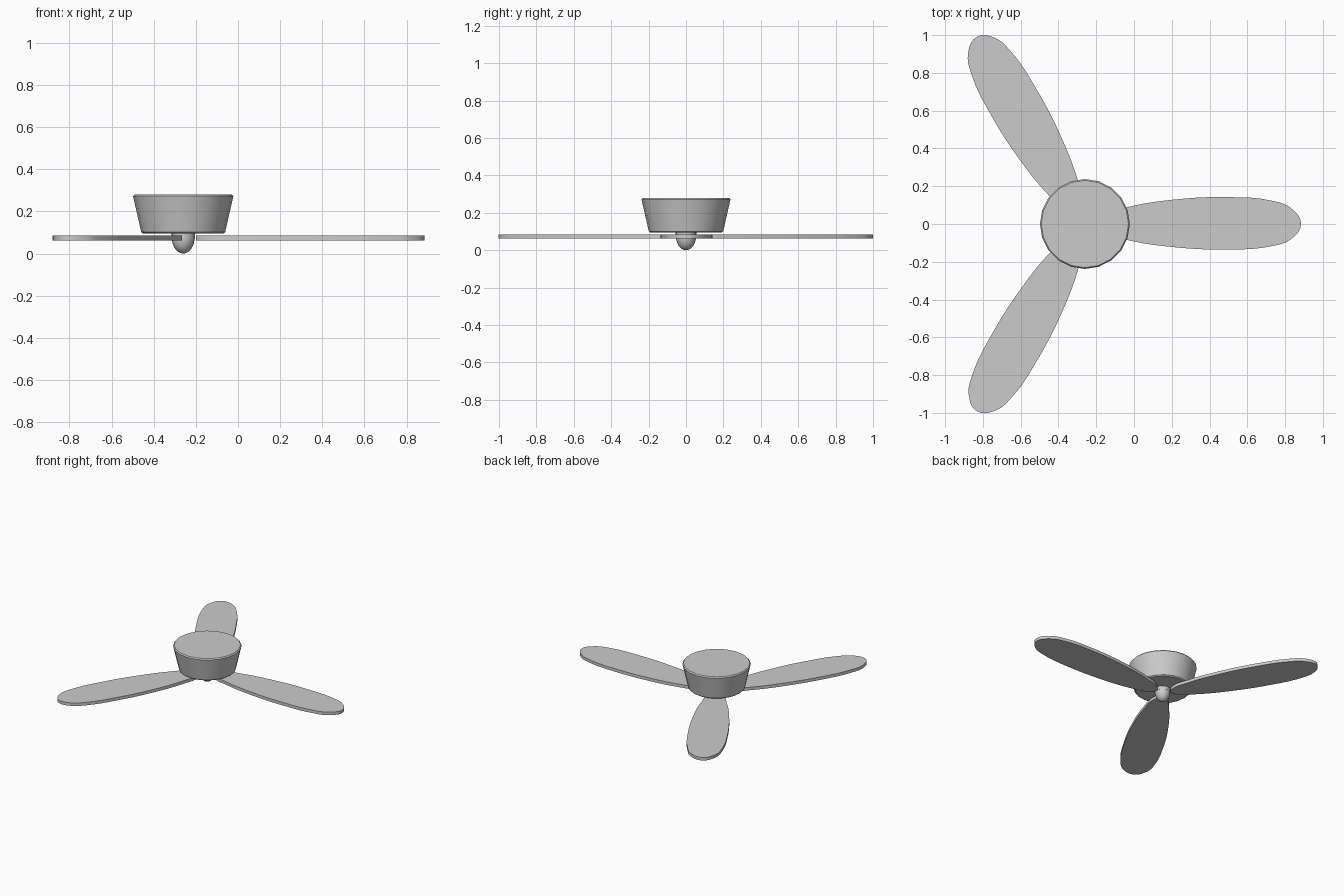
import bpy, bmesh, math

if "Cube" in bpy.data.objects:
    bpy.data.objects.remove(bpy.data.objects["Cube"])

HUB_X = -0.26


def finish(obj, angle=35):
    bpy.ops.object.select_all(action='DESELECT')
    obj.select_set(True)
    bpy.context.view_layer.objects.active = obj
    bpy.ops.object.shade_smooth_by_angle(angle=math.radians(angle))


def lathe(name, profile, sides):
    """Revolve (radius, z) points around the hub axis; both ends lie on the axis."""
    bm = bmesh.new()
    verts = [bm.verts.new((r, 0, z)) for r, z in profile]
    edges = [bm.edges.new(pair) for pair in zip(verts, verts[1:])]
    bmesh.ops.spin(bm, geom=verts + edges, cent=(0, 0, 0), axis=(0, 0, 1),
                   angle=2 * math.pi, steps=sides, use_duplicate=False)
    bmesh.ops.remove_doubles(bm, verts=bm.verts, dist=1e-5)
    bmesh.ops.recalc_face_normals(bm, faces=bm.faces)
    mesh = bpy.data.meshes.new(name)
    bm.to_mesh(mesh)
    bm.free()
    obj = bpy.data.objects.new(name, mesh)
    obj.location.x = HUB_X
    bpy.context.collection.objects.link(obj)
    finish(obj)
    return obj


# Tapered motor housing with softened rims
lathe("motor_housing", [(0, 0.094), (0.19, 0.094), (0.199, 0.101),
                        (0.238, 0.272), (0.231, 0.28), (0, 0.28)], 20)

# Short shaft between housing and blades
lathe("shaft", [(0, 0.07), (0.055, 0.07), (0.055, 0.097), (0, 0.097)], 20)

# Rounded cap under the blades
dome = [(0.054 * math.sin(t), 0.076 - 0.076 * math.cos(t))
        for t in (i * math.pi / 16 for i in range(9))]
lathe("bottom_cap", dome + [(0, 0.076)], 20)

# Blade outline: one edge from root to tip, mirrored for the other edge
edge = [(0.09, 0.045), (0.22, 0.088), (0.47, 0.129), (0.76, 0.142),
        (0.98, 0.125), (1.09, 0.085)]
outline = ([(0.06, 0)] + edge + [(1.144, 0)]
           + [(x, -0.95 * y) for x, y in reversed(edge)])
curve = bpy.data.curves.new("blade_outline", 'CURVE')
curve.dimensions = '2D'
curve.fill_mode = 'BOTH'
curve.extrude = 0.0115
curve.resolution_u = 5
spline = curve.splines.new('BEZIER')
spline.bezier_points.add(len(outline) - 1)
for point, (x, y) in zip(spline.bezier_points, outline):
    point.co = (x, y, 0)
    point.handle_left_type = point.handle_right_type = 'AUTO'
spline.use_cyclic_u = True
blade = bpy.data.objects.new("blade_1", curve)
bpy.context.collection.objects.link(blade)
blade.select_set(True)
bpy.context.view_layer.objects.active = blade
bpy.ops.object.select_all(action='DESELECT')
blade.select_set(True)
bpy.ops.object.convert(target='MESH')
blade = bpy.context.object
bm = bmesh.new()
bm.from_mesh(blade.data)
bmesh.ops.remove_doubles(bm, verts=bm.verts, dist=1e-5)
bmesh.ops.recalc_face_normals(bm, faces=bm.faces)
bm.to_mesh(blade.data)
bm.free()
blade.location = (HUB_X, 0, 0.0735)
finish(blade)

# Two more blades, 120 degrees apart
for i in (1, 2):
    other = blade.copy()
    other.data = blade.data.copy()
    other.name = f"blade_{i + 1}"
    other.rotation_euler.z = i * math.tau / 3
    bpy.context.collection.objects.link(other)
